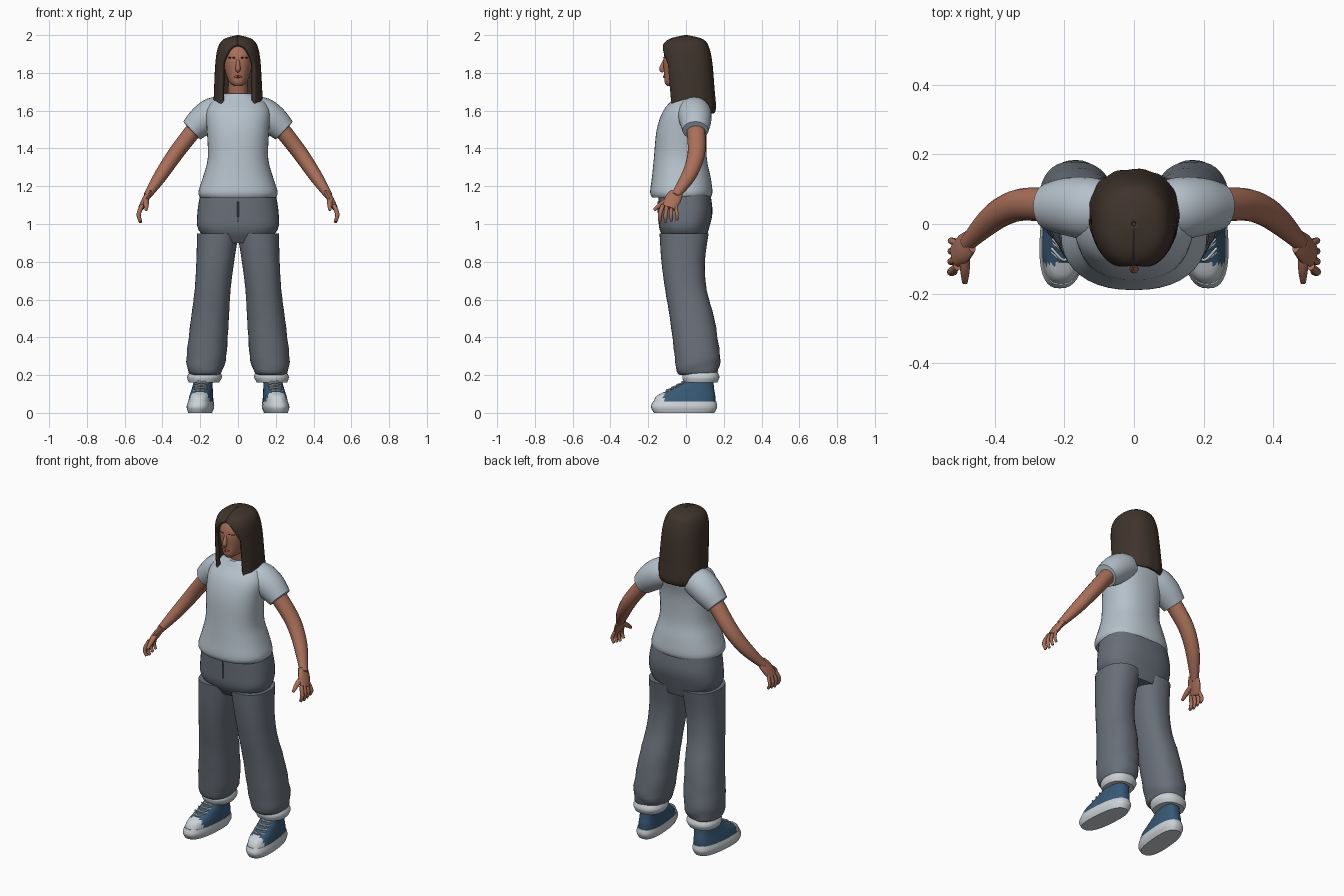
import bpy, bmesh, math
from mathutils import Vector

cube = bpy.data.objects.get("Cube")
if cube:
    bpy.data.objects.remove(cube, do_unlink=True)


def material(name, *color):
    mat = bpy.data.materials.new(name)
    mat.use_nodes = True
    mat.diffuse_color = (*color, 1)
    mat.node_tree.nodes["Principled BSDF"].inputs["Base Color"].default_value = (*color, 1)
    return mat


SKIN = material("skin", .4, .16, .1)
HAIR = material("dark brown hair", .05, .034, .025)
SHIRT = material("pale grey shirt", .46, .53, .59)
PANTS = material("slate grey cloth", .14, .16, .19)
CANVAS = material("blue canvas", .04, .1, .18)
WHITE = material("off white", .6, .64, .67)
LIPS = material("lips", .3, .09, .07)


def clamp(value, low=0, high=1):
    return max(low, min(high, value))


def spline(keys, steps=4):
    """Smoothly interpolate rows of section values."""
    last = len(keys) - 1
    rows = []
    for i in range(last):
        before, start, end, after = (Vector(keys[clamp(i + k, 0, last)]) for k in range(-1, 3))
        leave, arrive = (end - before) / 2, (after - start) / 2
        for step in range(steps):
            t = step / steps
            ease = t * t * (3 - 2 * t)
            rows.append(start.lerp(end, ease) + leave * t * (1 - t) ** 2 - arrive * t * t * (1 - t))
    return rows + [Vector(keys[last])]


def build(name, rings, mats, mirror=False, closed=True, rule=None):
    """Skin a list of point rings into one smooth object."""
    bm = bmesh.new()
    rows = [[bm.verts.new(point) for point in ring] for ring in rings]
    count = len(rows[0])
    for low, high in zip(rows, rows[1:]):
        for i in range(count if closed else count - 1):
            j = (i + 1) % count
            bm.faces.new((low[i], low[j], high[j], high[i]))
    if closed:
        bm.faces.new(rows[0])
        bm.faces.new(rows[-1])
    bmesh.ops.recalc_face_normals(bm, faces=bm.faces)
    if rule:
        for face in bm.faces:
            face.material_index = rule(face.calc_center_median())
    mesh = bpy.data.meshes.new(name)
    bm.to_mesh(mesh)
    bm.free()
    for mat in mats:
        mesh.materials.append(mat)
    mesh.shade_smooth()
    mesh.set_sharp_from_angle(angle=math.radians(50))
    obj = bpy.data.objects.new(name, mesh)
    bpy.context.collection.objects.link(obj)
    if mirror:
        obj.modifiers.new("mirror", 'MIRROR').use_mirror_merge = False
    return obj


def oval(angle, width, front, back, power):
    """Point on a squarish oval, starting from its front."""
    across, along = (math.copysign(abs(value) ** (2 / power), value)
                     for value in (math.sin(angle), -math.cos(angle)))
    return width * across, (front + back) / 2 + along * (back - front) / 2


def stack(name, keys, *mats, centre=None, power=2.3, fold=0, turn=0, rule=None):
    """Level sections: height, half width, front y, back y. Paired when centre is given."""
    sides = 40
    rings = []
    for z, width, front, back in spline(keys):
        ring = []
        for i in range(sides):
            angle = math.tau * i / sides
            x, y = oval(angle, width, front, back, power)
            crease = fold * clamp(1.5 - 2 * z) * math.sin(75 * z + 2 * math.sin(2 * angle))
            middle = centre(z) if centre else 0
            ring.append((middle + x * (1 + crease) - y * turn, y * (1 + crease), z))
        rings.append(ring)
    return build(name, rings, mats, mirror=bool(centre), rule=rule)


def limb(name, keys, mat, breadth=1, sides=16):
    """Sections across a path: x, y, z, radius, with a rounded end. Paired when off centre."""
    rows = spline(keys)
    tip = rows[-1] + (rows[-1] - rows[-2]) * .3
    tip[3] = rows[-1][3] * .5
    rows.append(tip)
    rings = []
    for i, row in enumerate(rows):
        path = (rows[min(i + 1, len(rows) - 1)] - rows[max(i - 1, 0)]).to_3d().normalized()
        wide = Vector((0, 1, 0))
        wide = (wide - path * wide.dot(path)).normalized()
        thin = path.cross(wide)
        angles = [math.tau * k / sides for k in range(sides)]
        rings.append([row.to_3d() + row[3] * (thin * math.cos(a) + wide * breadth * math.sin(a))
                      for a in angles])
    return build(name, rings, [mat], mirror=keys[-1][0] != 0)


# Shirt body and sleeves
stack("shirt_body", [
    (1.14, .2, -.18, .13), (1.17, .21, -.19, .14), (1.25, .185, -.18, .13), (1.35, .16, -.17, .11),
    (1.5, .165, -.155, .11), (1.6, .17, -.12, .13), (1.66, .13, -.07, .12), (1.69, .07, -.05, .09)], SHIRT)
limb("sleeves", [(.07, .04, 1.6, .075), (.13, .045, 1.585, .085), (.19, .05, 1.545, .08),
                 (.245, .05, 1.495, .065)], SHIRT, breadth=1.05, sides=24)

# Trousers with loose folds toward the ankle, and turned-up cuffs
def leg_centre(z):
    return .195 - .093 * z


stack("trouser_hips", [(.9, .14, -.1, .1), (.97, .21, -.14, .12), (1.06, .215, -.145, .14),
                       (1.16, .2, -.145, .13)], PANTS, power=2.5)
stack("trouser_legs", [
    (.2, .07, -.03, .15), (.22, .09, -.05, .17), (.3, .105, -.06, .18), (.5, .1, -.085, .15),
    (.65, .095, -.11, .11), (.8, .1, -.13, .1), (.95, .11, -.14, .12)], PANTS, centre=leg_centre, fold=.02)
stack("trouser_cuffs", [(.16, .08, -.01, .165), (.19, .092, -.02, .177), (.22, .08, -.01, .165)],
      WHITE, centre=leg_centre)
limb("fly_seam", [(0, -.148, 1.12, .004), (0, -.144, 1.02, .004)], PANTS)

# Shoes: soles, canvas uppers with pale toe caps, crossed laces
TURN = .08


def shoe_centre(z):
    return .2 - z / 16


stack("shoe_soles", [(0, .06, -.17, .15), (.03, .07, -.185, .165), (.06, .065, -.175, .16)],
      WHITE, centre=shoe_centre, power=2.6, turn=TURN)
stack("shoe_uppers", [
    (.05, .065, -.175, .155), (.09, .06, -.155, .155), (.12, .055, -.095, .15), (.165, .05, -.01, .145),
    (.2, .055, .01, .14)], CANVAS, WHITE, centre=shoe_centre, power=2.6, turn=TURN,
    rule=lambda place: int(place.y < -.115))
for i in range(4):
    y, z = -.1 + .027 * i, .12 + .014 * i
    x = shoe_centre(z) - y * TURN
    for reach in (-.036, .036):
        limb("shoe_lace", [(x - reach, y + .02, z - .006, .004), (x, y - .004, z, .004),
                           (x + reach, y + .03, z + .01, .004)], WHITE, sides=8)

# Arms and hands
limb("arms", [(.2, .05, 1.54, .045), (.31, .057, 1.4, .042), (.37, .04, 1.315, .039),
              (.42, .005, 1.24, .034), (.48, -.056, 1.15, .021)], SKIN, breadth=1.12)
limb("palms", [(.47, -.05, 1.165, .015), (.49, -.07, 1.13, .018), (.513, -.09, 1.085, .015)],
     SKIN, breadth=2.4)
for i, finger in enumerate(("index", "middle", "ring", "little")):
    y, spread = -.122 + .022 * i, .008 * (i - 2)
    radius, lift = .0115 - .0007 * i, .006 * abs(i - 1)
    limb(finger + "_fingers", [
        (.508, y, 1.1, radius), (.526, y + spread, 1.05, radius),
        (.515, y + spread, 1.008 + lift, radius * .75)], SKIN, sides=10)
limb("thumbs", [(.488, -.075, 1.135, .016), (.486, -.13, 1.105, .014), (.486, -.168, 1.075, .008)], SKIN)

# Neck, head and face
limb("neck", [(0, .028, 1.65, .055), (0, 0, 1.78, .05)], SKIN, sides=24)
stack("head", [
    (1.73, .02, -.1, -.04), (1.75, .045, -.113, .03), (1.8, .066, -.116, .08), (1.88, .08, -.119, .1),
    (1.95, .065, -.09, .08), (1.975, .02, -.03, .03)], SKIN)
limb("nose", [(0, -.11, 1.875, .007), (0, -.129, 1.823, .013), (0, -.118, 1.81, .01)], SKIN)
limb("lips", [(0, -.115, 1.78, .008), (.02, -.11, 1.78, .004)], LIPS)
limb("eyes", [(.022, -.112, 1.86, .004), (.04, -.104, 1.86, .004)], HAIR)
limb("eyebrows", [(.015, -.117, 1.88, .004), (.05, -.102, 1.88, .003)], HAIR)

# Long hair, a thick shell that opens around the face
hair_keys = [
    (1.99, .005, -.005, .005), (1.97, .07, -.085, .085), (1.93, .097, -.118, .113), (1.85, .11, -.118, .13),
    (1.7, .118, -.1, .142), (1.62, .12, -.09, .148), (1.59, .11, -.08, .14)]
hair_rings = []
for z, width, front, back in spline(hair_keys, steps=6):
    opening = .075 * math.sqrt(clamp(10 * (1.945 - z)))
    start = math.asin(clamp(opening / width))
    ring = []
    for i in range(49):
        angle = start + (math.tau - 2 * start) * i / 48
        strand = 1 + .012 * math.sin(13 * angle) * clamp(6 * (1.8 - z))
        x, y = oval(angle, width, front, back, 2.3)
        ring.append((x * strand, y * strand, z))
    hair_rings.append(ring)
shell = build("long_hair", hair_rings, [HAIR], closed=False).modifiers.new("thickness", 'SOLIDIFY')
shell.thickness, shell.offset = .02, 0
